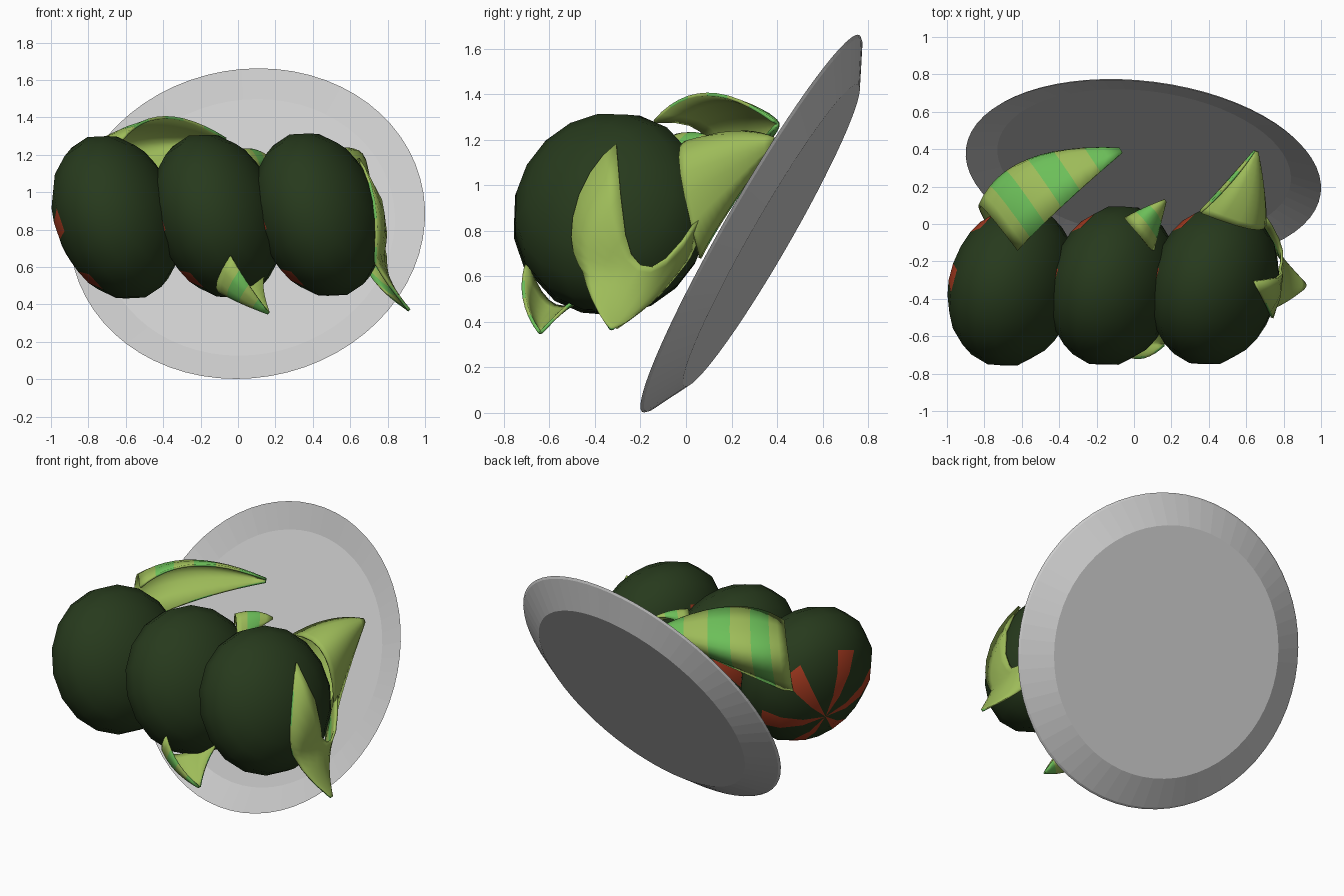
import bpy, bmesh
from math import sin, cos, pi
from mathutils import Vector, Matrix

if "Cube" in bpy.data.objects:
    bpy.data.objects.remove(bpy.data.objects["Cube"])


def material(name, rgb):
    m = bpy.data.materials.new(name)
    m.diffuse_color = (*rgb, 1)
    m.use_nodes = True
    m.node_tree.nodes["Principled BSDF"].inputs["Base Color"].default_value = m.diffuse_color
    return m


DARK = material("dark_green", (0.020, 0.042, 0.012))
RED = material("red", (0.40, 0.045, 0.015))
OLIVE = material("leaf_olive", (0.34, 0.50, 0.10))
GREEN = material("leaf_green", (0.15, 0.52, 0.10))


def finish(name, bm, mats=(), smooth=None):
    me = bpy.data.meshes.new(name)
    bm.to_mesh(me)
    bm.free()
    for m in mats:
        me.materials.append(m)
    ob = bpy.data.objects.new(name, me)
    bpy.context.collection.objects.link(ob)
    if smooth:
        bpy.ops.object.select_all(action='DESELECT')
        ob.select_set(True)
        bpy.context.view_layer.objects.active = ob
        bpy.ops.object.shade_smooth_by_angle(angle=smooth)
    return ob


def revolve(profile, n, frame, wedge_rings=0):
    """Spin (radius, height) points round local z; zero radius becomes a pole."""
    bm = bmesh.new()
    rings = []
    for r, z in profile:
        count = n if r > 1e-6 else 1
        ring = [bm.verts.new(frame @ Vector((r * cos(2 * pi * i / n), r * sin(2 * pi * i / n), z)))
                for i in range(count)]
        rings.append(ring if count == n else ring * n)
    for k, (a, b) in enumerate(zip(rings, rings[1:])):
        for i in range(n):
            j = (i + 1) % n
            f = bm.faces.new(list(dict.fromkeys((a[i], a[j], b[j], b[i]))))
            f.material_index = int(k < wedge_rings and i % 3 == 0)
    bmesh.ops.recalc_face_normals(bm, faces=bm.faces)
    return bm


def turn(axis):
    return Vector(axis).normalized().to_track_quat('Z', 'Y').to_matrix().to_4x4()


# tilted plate, facing front and up
plate = [(0, -0.105), (0.765, -0.105), (0.945, -0.012), (0.956, 0), (0.79, -0.04), (0, -0.04)]
finish("plate", revolve(plate, 64, Matrix.Translation((0.05, 0.285, 0.832)) @ turn((-0.11, -0.86, 0.495))))

# three dumplings: unit spheres squashed along a tilted axis, red wedges round one pole
AXIS = Vector((-0.91, 0.22, -0.34)).normalized()
SQUASH = Matrix.Diagonal((1, 0.96, 1)) @ Matrix.Scale(0.71, 3, AXIS) * 0.456
UNSQUASH = SQUASH.inverted()
POLE = UNSQUASH @ Vector((-0.30, 0.18, -0.20))
RINGS = 9
sphere = [(sin(pi * k / RINGS), cos(pi * k / RINGS)) for k in range(RINGS)] + [(0, -1)]
centres = [Vector((-0.65 + 0.54 * i, -0.333 + 0.003 * i, 0.866 + 0.007 * i)) for i in range(3)]
for i, c in enumerate(centres):
    bm = revolve(sphere, 18, Matrix.Translation(c) @ SQUASH.to_4x4() @ turn(POLE), 3)
    finish(f"dumpling_{i + 1}", bm, (DARK, RED), 0.7)


def outside(p, c):
    """Lift a point lying inside a dumpling just above its surface."""
    q = (UNSQUASH @ (p - c)).length
    return p if q > 1.03 else c + (p - c) * 1.03 / q


def through(a, m, b, t):
    """Quadratic curve passing through a, m, b at t = 0, 0.5, 1."""
    c = 2 * m - (a + b) / 2
    return a * (1 - t) ** 2 + c * 2 * t * (1 - t) + b * t * t


def leaf(name, edge_a, ridge, edge_b, tip, stripes=6, hug=None):
    """Cupped leaf: three (base, middle) rails to one tip, striped outside, plain inside."""
    rails = [[Vector(p) for p in (*rail, tip)] for rail in (edge_a, ridge, edge_b)]
    n, m = stripes * 2, 8
    bm = bmesh.new()
    rows = []
    for i in range(n + 1):
        pts = [through(*rail, i / n * 0.97) for rail in rails]
        row = [through(*pts, j / m) for j in range(m + 1)]
        rows.append([bm.verts.new(outside(p, hug) if hug else p) for p in row])
    for i in range(n):
        for j in range(m):
            f = bm.faces.new((rows[i][j], rows[i + 1][j], rows[i + 1][j + 1], rows[i][j + 1]))
            f.material_index = (i // 2) % 2
    ob = finish(name, bm, (OLIVE, GREEN, OLIVE, OLIVE), 0.8)
    mod = ob.modifiers.new("thickness", 'SOLIDIFY')
    mod.thickness, mod.offset, mod.material_offset = 0.015, 0, 2


# striped leaves wrapped behind and under the dumplings
leaf("leaf_left_top",
     ((-0.62, -0.14, 1.28), (-0.38, 0.10, 1.40)),
     ((-0.81, 0.09, 1.20), (-0.55, 0.34, 1.26)),
     ((-0.79, 0.00, 0.90), (-0.50, 0.22, 1.08)), (-0.04, 0.40, 1.27))
leaf("leaf_middle_top",
     ((0.10, -0.15, 1.10), (0.13, -0.03, 1.14)),
     ((0.01, -0.04, 1.22), (0.09, 0.04, 1.22)),
     ((-0.05, 0.03, 1.12), (0.05, 0.08, 1.20)), (0.17, 0.13, 1.18), 3)
leaf("leaf_middle_bottom",
     ((0.14, -0.42, 0.55), (0.14, -0.53, 0.46)),
     ((-0.10, -0.57, 0.47), (0.02, -0.63, 0.41)),
     ((-0.04, -0.70, 0.66), (0.06, -0.71, 0.50)), (0.17, -0.64, 0.35), 4)
leaf("leaf_right_bottom",
     ((0.68, 0.07, 0.88), (0.68, -0.05, 0.60)),
     ((0.79, -0.20, 0.65), (0.82, -0.28, 0.50)),
     ((0.60, -0.31, 1.12), (0.68, -0.46, 0.73)), (0.925, -0.33, 0.36), 6, centres[2])
leaf("leaf_right_top",
     ((0.36, 0.06, 1.15), (0.52, 0.22, 1.23)),
     ((0.66, -0.03, 1.12), (0.68, 0.16, 1.16)),
     ((0.67, 0.06, 0.68), (0.66, 0.19, 0.90)), (0.655, 0.40, 1.20))
# back half of the right leaf, closing the gap down to the lower tip
leaf("leaf_right_back",
     ((0.36, 0.06, 1.15), (0.52, 0.23, 1.22)),
     ((0.42, 0.08, 0.90), (0.52, 0.22, 1.05)),
     ((0.67, 0.06, 0.68), (0.66, 0.19, 0.90)), (0.655, 0.40, 1.20))
